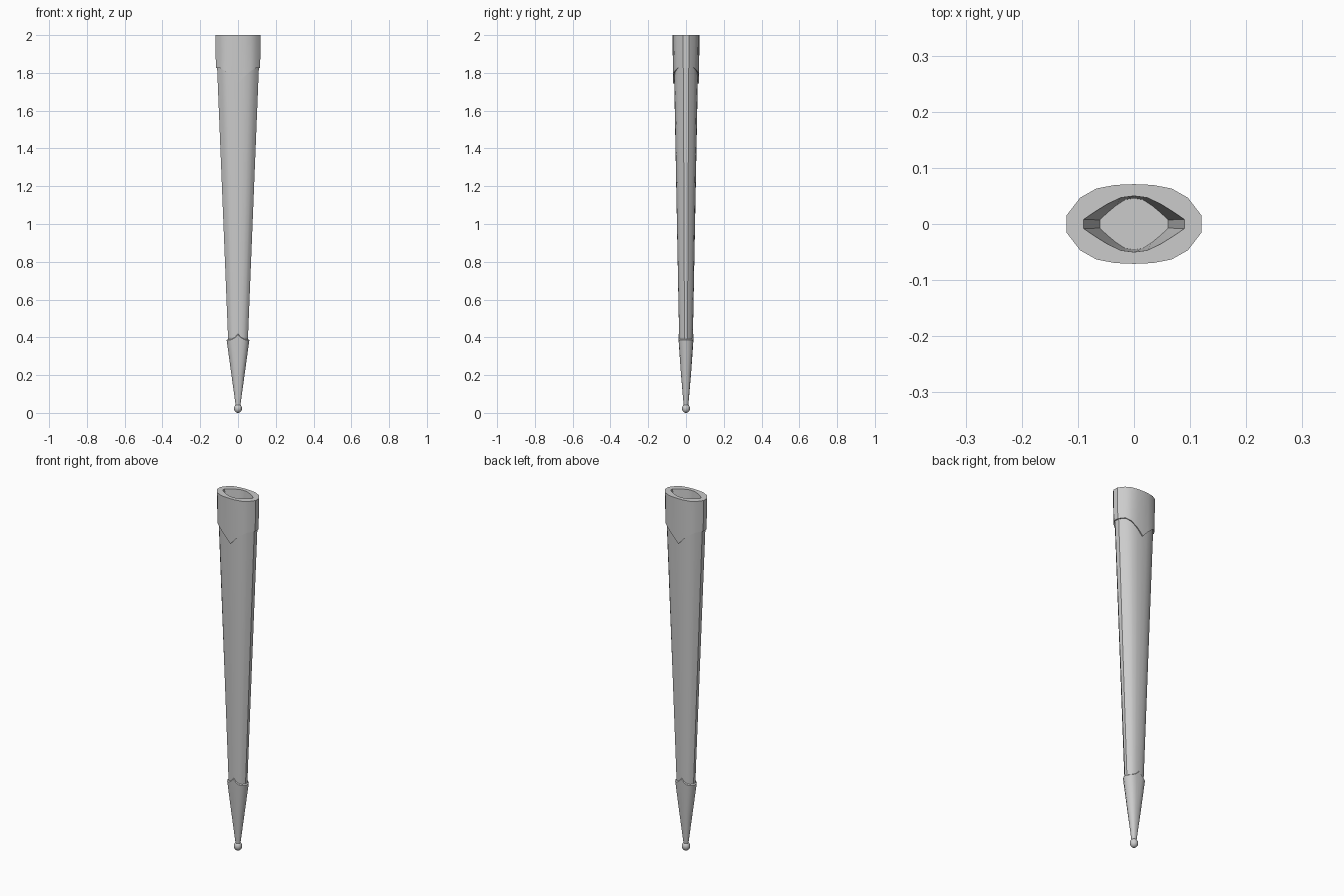
import bpy, bmesh
from math import radians

if "Cube" in bpy.data.objects:
    bpy.data.objects.remove(bpy.data.objects["Cube"])

# Quarter cross-sections, from the narrow edge to the middle of the broad face
OUTER = [(1, .22), (.80, .66), (.56, .89), (.28, .98), (0, 1)]
MOUTH = [(1, .16), (.79, .42), (.53, .71), (.26, .94), (0, 1)]
ROUND = [(.98, .20), (.82, .57), (.6, .8), (.31, .95), (0, 1)]


def ring(quarter, w, d, z, drop=(0, 0, 0, 0, 0)):
    """Mirror a quarter section into a full loop; drop shifts z per point."""
    q = [(x * w, y * d, z + dz) for (x, y), dz in zip(quarter, drop)]
    half = q + [(-x, y, h) for x, y, h in reversed(q[:-1])]
    return half + [(-x, -y, h) for x, y, h in half]


def loft(name, rings, cap_start=False, cap_end=False):
    bm = bmesh.new()
    loops = [[bm.verts.new(p) for p in r] for r in rings]
    n = len(loops[0])
    for a, b in zip(loops, loops[1:]):
        for i in range(n):
            j = (i + 1) % n
            bm.faces.new((a[i], a[j], b[j], b[i]))
    if cap_start:
        bm.faces.new(loops[0][::-1])
    if cap_end:
        bm.faces.new(loops[-1])
    mesh = bpy.data.meshes.new(name)
    bm.to_mesh(mesh)
    bm.free()
    ob = bpy.data.objects.new(name, mesh)
    bpy.context.collection.objects.link(ob)
    smooth(ob)
    return ob


def smooth(ob):
    bpy.ops.object.select_all(action='DESELECT')
    ob.select_set(True)
    bpy.context.view_layer.objects.active = ob
    bpy.ops.object.shade_smooth_by_angle(angle=radians(35))


# Long tapered sheath
loft("sheath_body", [ring(OUTER, .052, .036, .38), ring(OUTER, .111, .064, 1.84)])

# Throat collar with pointed lower rim and a hollow mouth
point = (0, 0, -.016, -.045, -.08)
loft("throat_collar", [
    ring(OUTER, .109, .061, 1.825, point),
    ring(OUTER, .117, .069, 1.825, point),
    ring(OUTER, .120, .071, 2.0),
    ring(MOUTH, .090, .050, 2.0),
    ring(MOUTH, .061, .046, 1.85),
], cap_end=True)

# Tip fitting with a small peak on each broad face
peak = (0, 0, .003, .012, .03)
loft("tip_fitting", [
    ring(ROUND, .012, .012, .035),
    ring(OUTER, .036, .027, .21),
    ring(OUTER, .060, .041, .385, peak),
    ring(OUTER, .053, .036, .39, peak),
], cap_start=True)

# Ball finial
bpy.ops.mesh.primitive_uv_sphere_add(segments=16, ring_count=10, radius=.021,
                                     location=(0, 0, .024))
ball = bpy.context.object
ball.name = "ball_finial"
ball.scale.z = .024 / .021
smooth(ball)
